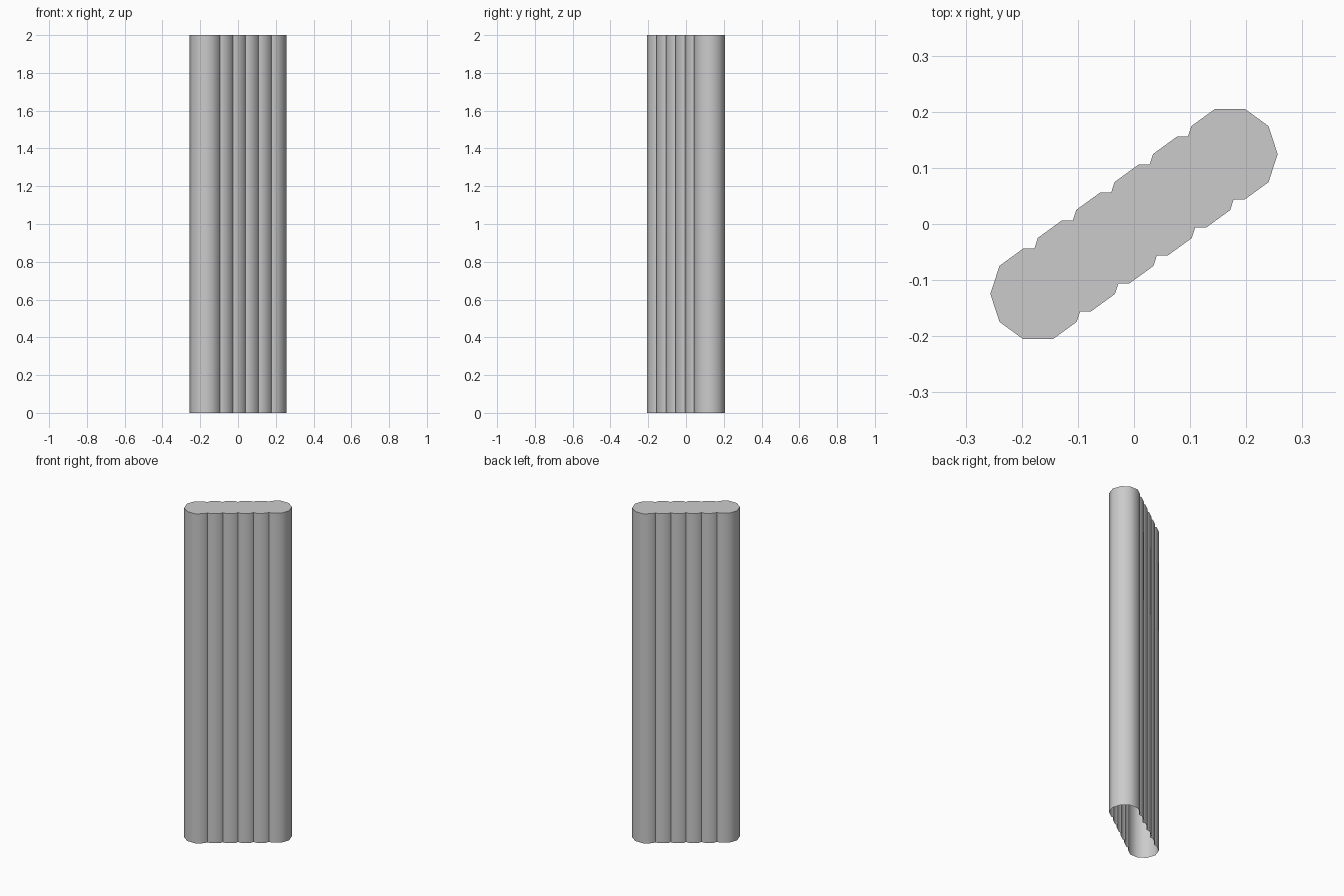
import bpy, bmesh, math

if "Cube" in bpy.data.objects:
    bpy.data.objects.remove(bpy.data.objects["Cube"])

R, COUNT, HEIGHT = 0.085, 6, 2.0
END = (0.171, 0.1245)                       # centre of the last column
STEP = (2 * END[0] / (COUNT - 1), 2 * END[1] / (COUNT - 1))


def corner(k, deg):
    a = math.radians(deg)
    return (END[0] - k * STEP[0] + R * math.cos(a),
            END[1] - k * STEP[1] + R * math.sin(a))


# Half of the merged ten-sided column outline, anticlockwise from the far end
half = [corner(0, a) for a in (0, 36, 72)]
for k in range(COUNT):
    p, q = corner(k, 144), corner(k, 180)
    half += [corner(k, 108), p]
    if k < COUNT - 1:
        # notch where the next column's flat side meets this column
        y = corner(k + 1, 108)[1]
        t = (p[1] - y) / (p[1] - q[1])
        half.append((p[0] + t * (q[0] - p[0]), y))

# The other half is the same outline turned half way round
outline = half + [(-x, -y) for x, y in half]

# Fluted wall with a closed top and open bottom
bm = bmesh.new()
low = [bm.verts.new((x, y, 0)) for x, y in outline]
top = [bm.verts.new((x, y, HEIGHT)) for x, y in outline]
n = len(outline)
for i in range(n):
    j = (i + 1) % n
    bm.faces.new((low[i], low[j], top[j], top[i]))
bm.faces.new(top)

mesh = bpy.data.meshes.new("fluted_panel")
bm.to_mesh(mesh)
bm.free()
panel = bpy.data.objects.new("fluted_panel", mesh)
bpy.context.collection.objects.link(panel)

# Rounded columns, sharp creases and rim
bpy.context.view_layer.objects.active = panel
panel.select_set(True)
bpy.ops.object.shade_smooth_by_angle(angle=math.radians(40))
